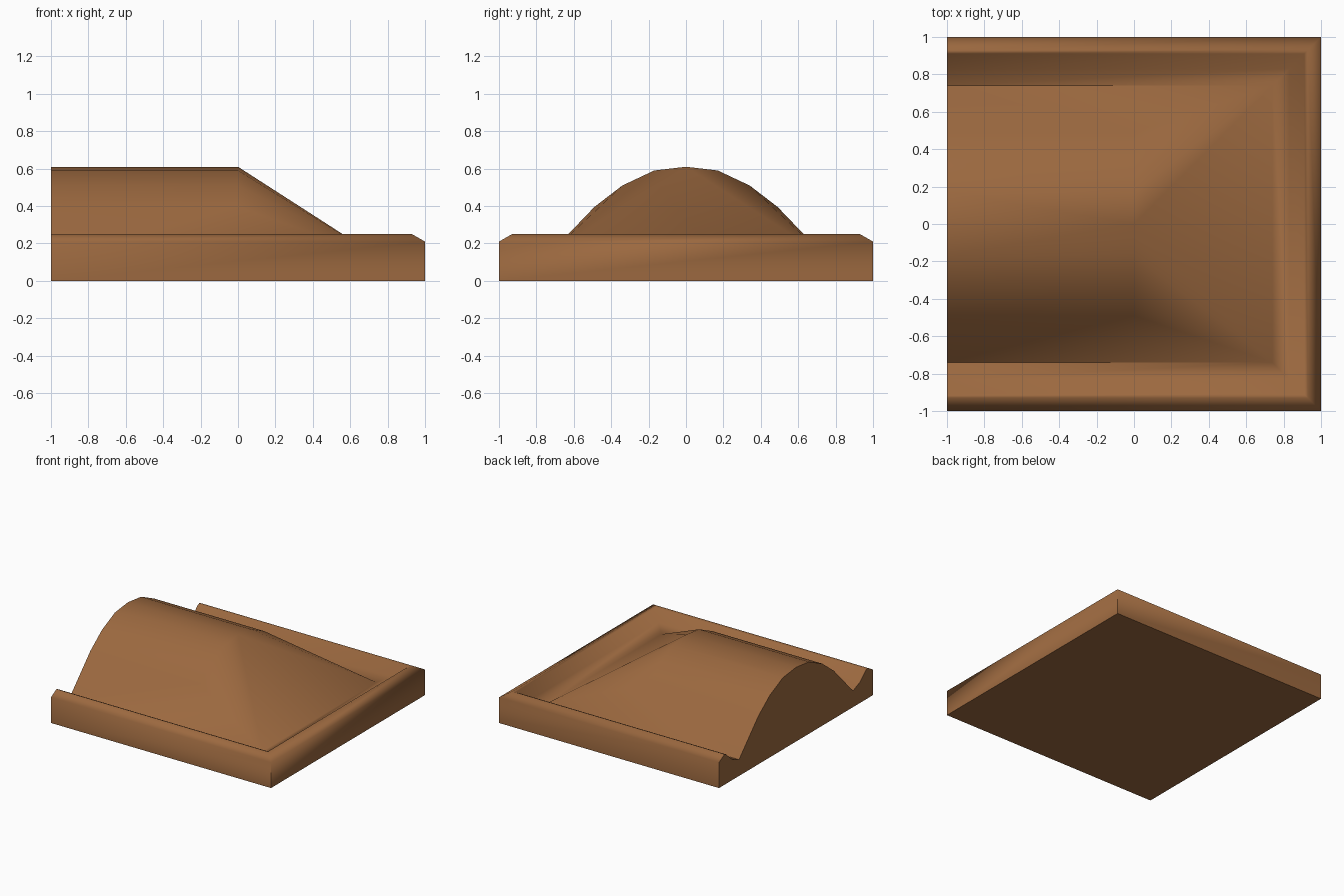
import bpy, bmesh, math

if "Cube" in bpy.data.objects:
    bpy.data.objects.remove(bpy.data.objects["Cube"])

# Cross-sections as (distance from centre line, height)
RIM = [(1.0, 0.0), (1.0, 0.21), (0.93, 0.25), (0.91, 0.243), (0.83, 0.172), (0.74, 0.134)]
HILL = [(0.49, 0.395), (0.34, 0.51), (0.17, 0.59), (0.0, 0.61)]

bm = bmesh.new()


def vert(x, y, z):
    return bm.verts.new((x, y, z))


# Rim loops: three-sided paths with mitred corners, open at the left end
rim = [[vert(-1, -d, z), vert(d, -d, z), vert(d, d, z), vert(-1, d, z)] for d, z in RIM]
for a, b in zip(rim, rim[1:]):
    for i in range(3):
        bm.faces.new((a[i], a[i + 1], b[i + 1], b[i]))

# Hump: straight barrel from the left end to the middle, then fans to the inner corners
groove = rim[-1]
top_left, top_mid = vert(-1, 0, HILL[-1][1]), vert(0, 0, HILL[-1][1])
end_rows = {}
for side, outer, corner in ((-1, groove[0], groove[1]), (1, groove[3], groove[2])):
    left = [vert(-1, side * y, z) for y, z in HILL[:-1]] + [top_left]
    mid = [vert(0, side * y, z) for y, z in HILL[:-1]] + [top_mid]
    bm.faces.new((outer, corner, mid[0], left[0]))
    for i in range(len(left) - 1):
        bm.faces.new((left[i], mid[i], mid[i + 1], left[i + 1]))
        bm.faces.new((mid[i], corner, mid[i + 1]))
    end_rows[side] = left
bm.faces.new((groove[1], groove[2], top_mid))

# Underside and the flat left end
bm.faces.new(rim[0])
outline = [r[0] for r in rim] + end_rows[-1] + end_rows[1][-2::-1] + [r[3] for r in reversed(rim)]
bm.faces.new(outline)
bmesh.ops.recalc_face_normals(bm, faces=bm.faces[:])

mesh = bpy.data.meshes.new("ridge_end_tile")
bm.to_mesh(mesh)
bm.free()
tile = bpy.data.objects.new("ridge_end_tile", mesh)
bpy.context.collection.objects.link(tile)

# Brown wood colour
mat = bpy.data.materials.new("brown")
mat.diffuse_color = (0.33, 0.14, 0.05, 1)
mat.use_nodes = True
mat.node_tree.nodes["Principled BSDF"].inputs["Base Color"].default_value = mat.diffuse_color
mesh.materials.append(mat)

# Smooth slopes, crisp outer corners and groove
bpy.context.view_layer.objects.active = tile
tile.select_set(True)
bpy.ops.object.shade_smooth_by_angle(angle=math.radians(62))
mod = tile.modifiers.new("even_shading", 'WEIGHTED_NORMAL')
mod.keep_sharp = True
